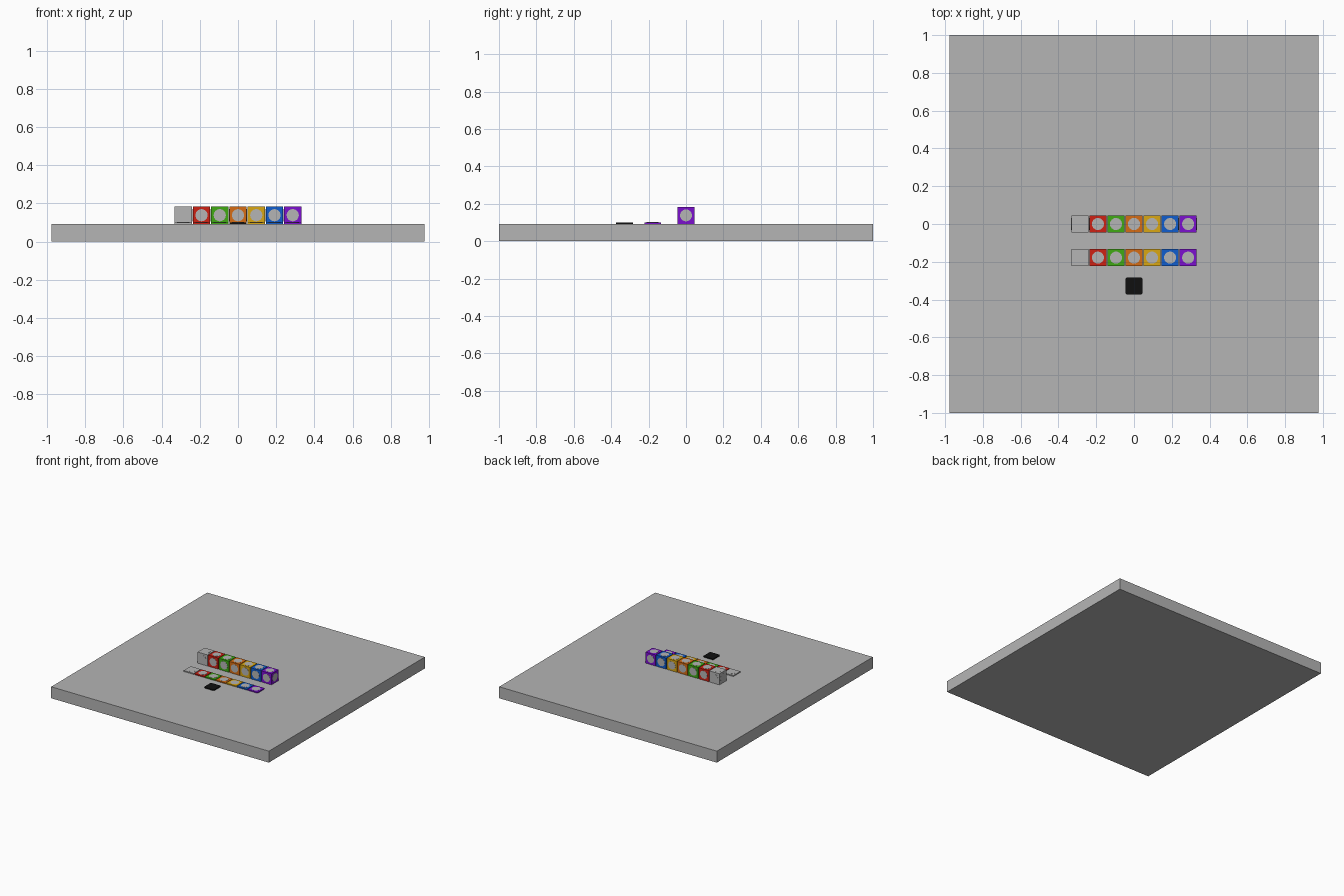
import bpy, bmesh
from mathutils import Matrix, Vector

old = bpy.data.objects.get("Cube")
if old:
    bpy.data.objects.remove(old)


def material(name, *rgb):
    m = bpy.data.materials.new(name)
    m.use_nodes = True
    m.diffuse_color = (*rgb, 1)
    bsdf = next(n for n in m.node_tree.nodes if n.type == 'BSDF_PRINCIPLED')
    bsdf.inputs["Base Color"].default_value = (*rgb, 1)
    return m


grey = material("grey", 0.46, 0.46, 0.46)
black = material("black", 0.005, 0.005, 0.005)
colours = [
    ("grey", grey),
    ("red", material("red", 0.62, 0.015, 0.007)),
    ("green", material("green", 0.05, 0.40, 0.007)),
    ("orange", material("orange", 0.67, 0.15, 0.007)),
    ("yellow", material("yellow", 0.70, 0.39, 0.007)),
    ("blue", material("blue", 0.005, 0.11, 0.62)),
    ("purple", material("purple", 0.20, 0.005, 0.62)),
]

TOP = 0.093      # top of the base slab
SIDE = 0.09      # width of a block
PITCH = 0.0955   # spacing of the blocks
SPOT = 0.032     # radius of a round spot
THIN = 0.008     # thickness of the flat tiles


def box(name, centre, size, mats, spots=(), corner=0):
    """A box with optional rounded upright corners and round spots on its sides."""
    bm = bmesh.new()
    bmesh.ops.create_cube(bm, size=1, matrix=Matrix.Diagonal((*size, 1)))
    if corner:
        upright = [e for e in bm.edges
                   if abs(e.verts[0].co.z - e.verts[1].co.z) > size[2] / 2]
        bmesh.ops.bevel(bm, geom=upright, offset=corner, segments=3,
                        profile=0.5, affect='EDGES')
    for d in spots:
        d = Vector(d)
        reach = sum(abs(a) * s / 2 for a, s in zip(d, size))
        turn = d.to_track_quat('Z', 'Y').to_matrix().to_4x4()
        made = bmesh.ops.create_cone(
            bm, cap_ends=True, segments=24, radius1=SPOT, radius2=SPOT,
            depth=0.002, matrix=Matrix.Translation(d * reach) @ turn)
        for f in {f for v in made["verts"] for f in v.link_faces}:
            f.material_index = 1
    mesh = bpy.data.meshes.new(name)
    bm.to_mesh(mesh)
    bm.free()
    for m in mats:
        mesh.materials.append(m)
    ob = bpy.data.objects.new(name, mesh)
    ob.location = centre
    bpy.context.collection.objects.link(ob)
    return ob


# Base slab
box("base_slab", (0, 0, TOP / 2), (1.954, 2, TOP), [grey])

# Row of spotted blocks with a row of matching flat tiles in front
up = (0, 0, 1)
around = [(1, 0, 0), (-1, 0, 0), (0, 1, 0), (0, -1, 0)]
for i, (name, mat) in enumerate(colours):
    x = (i - 3) * PITCH
    box(name + "_block", (x, 0, TOP + SIDE / 2), (SIDE,) * 3,
        [mat, grey], [up] + around)
    box(name + "_tile", (x, -0.178, TOP + THIN / 2), (SIDE, SIDE, THIN),
        [mat, grey], [up])

# Rounded black tile
box("black_tile", (0, -0.328, TOP + THIN / 2), (SIDE, SIDE, THIN),
    [black], corner=0.01)
